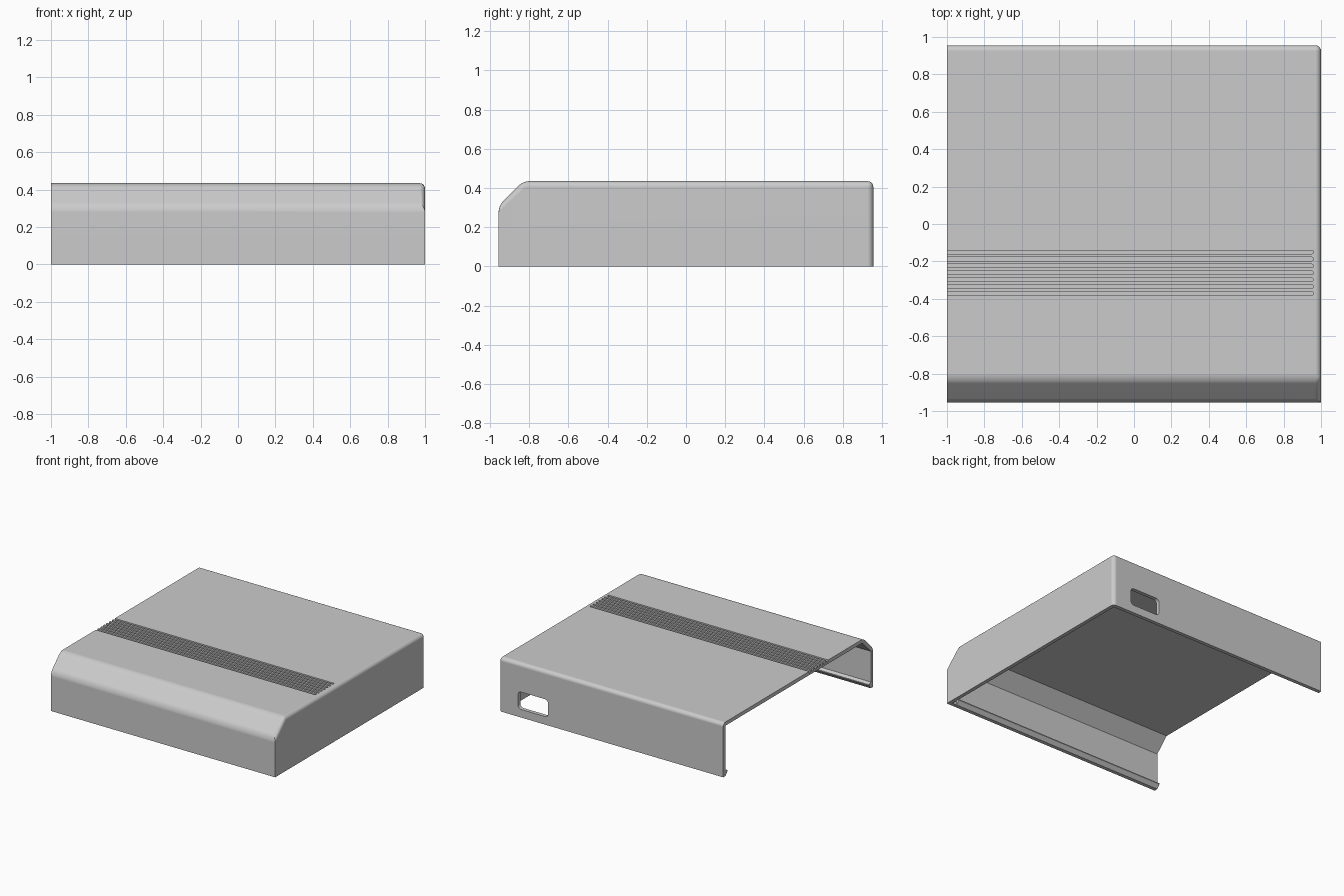
import bpy, bmesh, math
from mathutils import Vector

cube = bpy.data.objects.get("Cube")
if cube:
    bpy.data.objects.remove(cube, do_unlink=True)

WALL = 0.03
BACK, TOP = 0.955, 0.435

grey = bpy.data.materials.new("light grey plastic")
grey.use_nodes = True
colour = (0.6, 0.6, 0.6, 1)
grey.diffuse_color = colour
grey.node_tree.nodes["Principled BSDF"].inputs["Base Color"].default_value = colour


def prism(bm, points, step):
    """Extrude a closed outline of 3D points along a vector."""
    face = bm.faces.new([bm.verts.new(p) for p in points])
    out = bmesh.ops.extrude_face_region(bm, geom=[face])
    verts = [g for g in out["geom"] if isinstance(g, bmesh.types.BMVert)]
    bmesh.ops.translate(bm, vec=step, verts=verts)


def make(name, bm, helper=False):
    bmesh.ops.recalc_face_normals(bm, faces=bm.faces)
    mesh = bpy.data.meshes.new(name)
    bm.to_mesh(mesh)
    bm.free()
    mesh.materials.append(grey)
    ob = bpy.data.objects.new(name, mesh)
    bpy.context.collection.objects.link(ob)
    ob.hide_render = helper
    return ob


def section(inset, bottom, x):
    """Side outline with a sloping front edge, offset inwards."""
    b, t = BACK - inset, TOP - inset
    k = 0.125 - inset * 0.586
    return [Vector((x, y, z)) for y, z in
            [(-b, bottom), (b, bottom), (b, t), (-b + k, t), (-b, t - k)]]


def arc(cx, cy, r, start, end, n=5):
    return [(cx + r * math.cos(a), cy + r * math.sin(a)) for a in
            [math.radians(start + (end - start) * i / n) for i in range(n + 1)]]


# Outer body, with rounded top, end and rear corner edges
bm = bmesh.new()
prism(bm, section(0, 0, -1), (2, 0, 0))


def rounded(e):
    mid = (e.verts[0].co + e.verts[1].co) / 2
    along_x = abs(e.verts[0].co.x - e.verts[1].co.x) > 1
    if along_x:
        return mid.z > 0.2
    return mid.x > 0.9 and mid.z > 0.01 and not (mid.y < -0.94 and mid.z < 0.2)


bmesh.ops.bevel(bm, geom=[e for e in bm.edges if rounded(e)], offset=0.03,
                segments=5, profile=0.5, affect='EDGES', clamp_overlap=True)
shell = make("cover_shell", bm)

# Hollow interior, open below and at one end
bm = bmesh.new()
prism(bm, section(WALL, -0.1, -1.1), (2.1 - WALL, 0, 0))
cavity = make("cavity_cutter", bm, True)

# Row of shallow grooves with round ends
bm = bmesh.new()
r = 0.0095
for i in range(7):
    y = -0.15 - i * 0.037
    outline = [(-1.1, y - r)] + arc(0.96 - r, y, r, -90, 90) + [(-1.1, y + r)]
    prism(bm, [Vector((px, py, TOP - 0.015)) for px, py in outline], (0, 0, 0.1))
grooves = make("groove_cutter", bm, True)

# Rounded port opening in the rear wall
bm = bmesh.new()
x0, x1, z0, z1, r = 0.56, 0.83, 0.065, 0.205, 0.03
outline = (arc(x1 - r, z1 - r, r, 0, 90) + arc(x0 + r, z1 - r, r, 90, 180)
           + arc(x0 + r, z0 + r, r, 180, 270) + arc(x1 - r, z0 + r, r, 270, 360))
prism(bm, [Vector((px, 0.85, pz)) for px, pz in outline], (0, 0.2, 0))
port = make("port_cutter", bm, True)

for cutter in (cavity, grooves, port):
    mod = shell.modifiers.new(cutter.name, 'BOOLEAN')
    mod.operation, mod.solver, mod.object = 'DIFFERENCE', 'EXACT', cutter
    bpy.context.view_layer.objects.active = shell
    bpy.ops.object.modifier_apply(modifier=mod.name)
    bpy.data.objects.remove(cutter, do_unlink=True)

bpy.ops.object.select_all(action='DESELECT')
shell.select_set(True)
bpy.ops.object.shade_smooth_by_angle(angle=math.radians(25))
mod = shell.modifiers.new("even_shading", 'WEIGHTED_NORMAL')
mod.keep_sharp = True

# Snap ridges along the lower inside of the front and rear walls
for name, side in (("front_snap_ridge", -1), ("rear_snap_ridge", 1)):
    bm = bmesh.new()
    profile = [(0, 0), (0.025, 0.03), (0.025, 0.038), (0, 0.05), (-0.01, 0.05), (-0.01, 0)]
    prism(bm, [Vector((-1, side * (BACK - WALL - d), z)) for d, z in profile],
          (1.93, 0, 0))
    make(name, bm)
